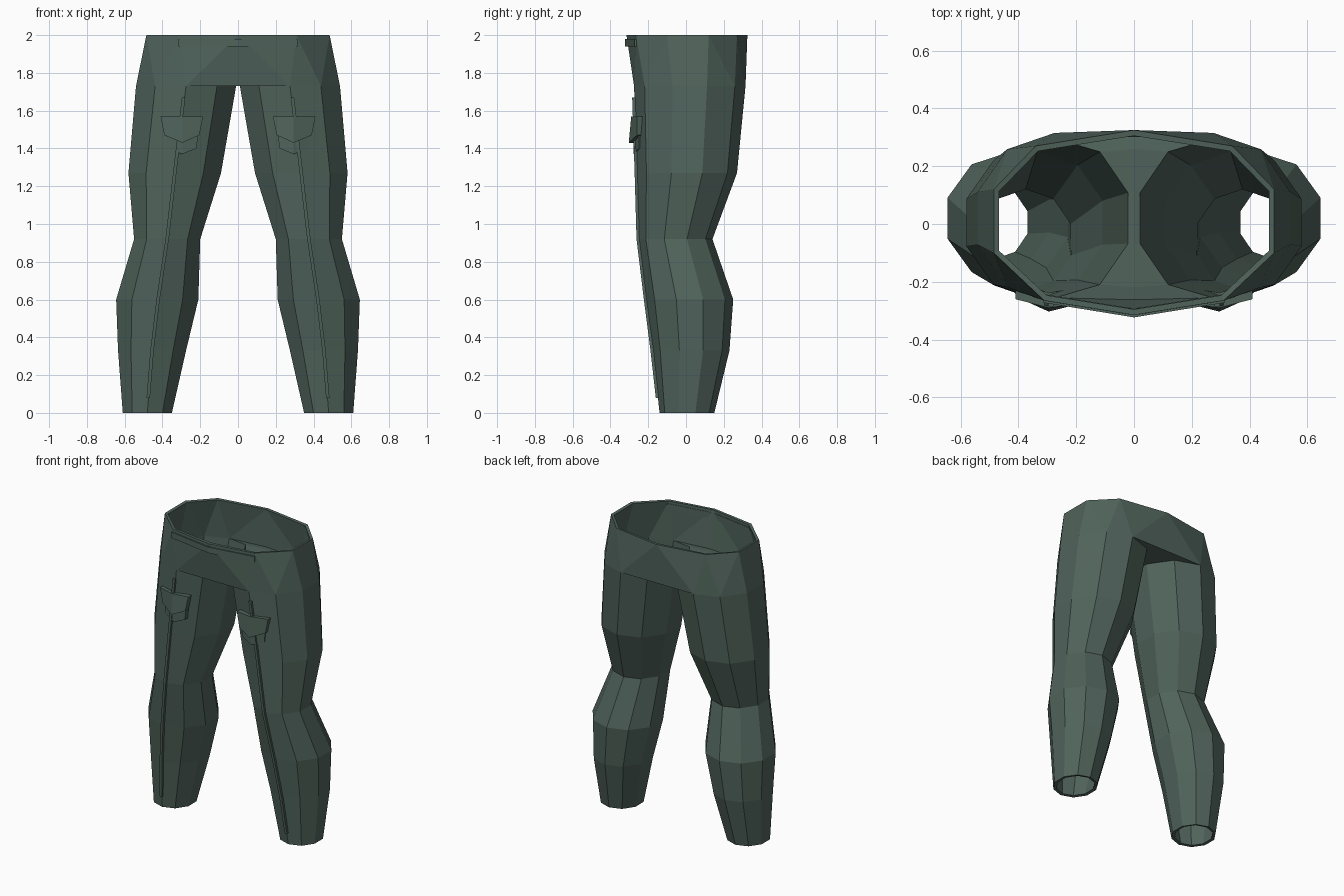
import bpy, bmesh
from math import cos, sin, radians

if "Cube" in bpy.data.objects:
    bpy.data.objects.remove(bpy.data.objects["Cube"])

mat = bpy.data.materials.new("green_cloth")
mat.diffuse_color = (0.08, 0.125, 0.105, 1)
mat.use_nodes = True
mat.node_tree.nodes["Principled BSDF"].inputs["Base Color"].default_value = mat.diffuse_color


def make(name, verts, faces, recalc=True):
    me = bpy.data.meshes.new(name)
    me.from_pydata(verts, [], faces)
    if recalc:
        bm = bmesh.new()
        bm.from_mesh(me)
        bmesh.ops.recalc_face_normals(bm, faces=bm.faces)
        bm.to_mesh(me)
        bm.free()
    me.materials.append(mat)
    ob = bpy.data.objects.new(name, me)
    bpy.context.collection.objects.link(ob)
    return ob


def mirror(ob, merge=False):
    m = ob.modifiers.new("mirror", 'MIRROR')
    m.use_mirror_merge = merge
    m.merge_threshold = 0.001


# Trouser leg sections: z, inner x, outer x, front y, back y
SECTIONS = [
    (0.00, 0.35, 0.61, -0.14, 0.15),
    (0.33, 0.275, 0.635, -0.175, 0.23),
    (0.60, 0.21, 0.645, -0.21, 0.25),
    (0.92, 0.20, 0.55, -0.25, 0.14),
    (1.27, 0.09, 0.58, -0.26, 0.27),
    (1.73, 0.01, 0.54, -0.275, 0.315),
]
N = 10
verts, faces = [], []
for z, x0, x1, y0, y1 in SECTIONS:
    for i in range(N):
        a = radians(18 + 36 * i)
        verts.append(((x0 + x1) / 2 + (x1 - x0) / 2 * cos(a) / cos(radians(18)),
                      (y0 + y1) / 2 + (y1 - y0) / 2 * sin(a), z))
for s in range(len(SECTIONS) - 1):
    for i in range(N):
        j = (i + 1) % N
        faces.append((s * N + i, s * N + j, s * N + N + j, s * N + N + i))

# Crotch floor between the leg tops
r = [len(verts) - N + i for i in range(N)]
c = {}
for k in range(2, 8):
    c[k] = len(verts)
    verts.append((0, verts[r[k]][1], 1.73))
for k in range(2, 7):
    faces.append((r[k], r[k + 1], c[k + 1], c[k]))

# Seat and waist rim
B = len(verts)
verts += [(0, 0.325, 2), (0.34, 0.27, 2), (0.485, 0.12, 2),
          (0.485, -0.10, 2), (0.31, -0.265, 2), (0, -0.315, 2)]
W2, W0, W9, W7, F = range(B + 1, B + 6)
faces += [(c[7], r[7], F), (r[7], W7, F), (r[7], r[8], W7),
          (r[8], r[9], W9), (r[8], W9, W7), (r[9], r[0], W0, W9),
          (r[0], r[1], W0), (r[1], W2, W0), (r[1], r[2], W2),
          (r[2], c[2], B), (r[2], B, W2)]
pants = make("trousers", verts, faces, recalc=False)
mirror(pants, True)
sol = pants.modifiers.new("cloth_thickness", 'SOLIDIFY')
sol.thickness = 0.02
sol.offset = -1


def slab(name, top, bottom, depth):
    """Folded plate: front rows of points, extruded backwards along y."""
    n = len(top)
    front = top + bottom
    v = front + [(x, y + depth, z) for x, y, z in front]
    f = []
    for i in range(n - 1):
        q = (i, i + 1, n + i + 1, n + i)
        f += [q, tuple(k + 2 * n for k in reversed(q))]
        f += [(i, i + 1, 2 * n + i + 1, 2 * n + i),
              (n + i, n + i + 1, 3 * n + i + 1, 3 * n + i)]
    for i in (0, n - 1):
        f.append((i, n + i, 3 * n + i, 2 * n + i))
    return make(name, v, f)


# Thigh pockets with overlapping flap
mirror(slab("pocket_body",
            [(0.205, -0.262, 1.52), (0.295, -0.278, 1.52), (0.385, -0.25, 1.52)],
            [(0.22, -0.262, 1.40), (0.295, -0.278, 1.37), (0.375, -0.25, 1.40)], 0.04))
mirror(slab("pocket_flap",
            [(0.185, -0.275, 1.57), (0.295, -0.29, 1.57), (0.41, -0.26, 1.57)],
            [(0.205, -0.28, 1.47), (0.295, -0.303, 1.43), (0.39, -0.26, 1.47)], 0.035))

# Seam strip running down the front of each leg
path = [(0.288, -0.285, 1.67), (0.335, -0.272, 1.27), (0.375, -0.262, 0.92),
        (0.423, -0.223, 0.60), (0.455, -0.188, 0.33), (0.475, -0.16, 0.08)]
mirror(slab("front_seam", [(x - 0.009, y, z) for x, y, z in path],
            [(x + 0.009, y, z) for x, y, z in path], 0.025))

# Belt bar across the front of the waist
bar = [(-0.315, -0.272), (0, -0.323), (0.315, -0.272)]
slab("belt_bar", [(x, y, 1.98) for x, y in bar], [(x, y, 1.94) for x, y in bar], 0.03)
